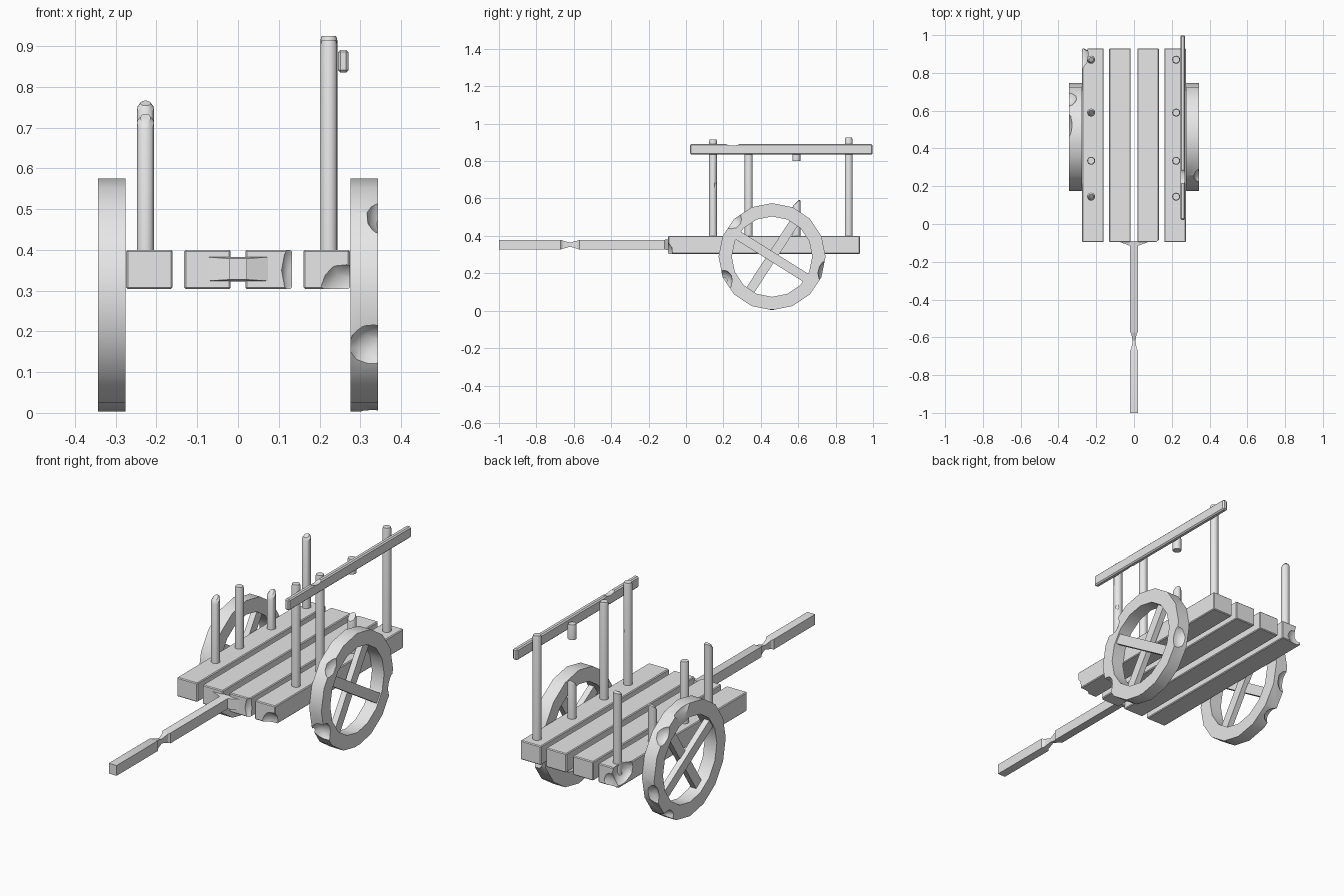
import bpy, bmesh, math
from mathutils import Vector, Matrix

cube = bpy.data.objects.get("Cube")
if cube:
    bpy.data.objects.remove(cube, do_unlink=True)

wood = bpy.data.materials.new("grey_wood")
wood.use_nodes = True
grey = (0.8, 0.8, 0.8, 1)
wood.diffuse_color = grey
wood.node_tree.nodes["Principled BSDF"].inputs["Base Color"].default_value = grey


def make(name, bm):
    """Turn a bmesh into a named wooden object."""
    bmesh.ops.recalc_face_normals(bm, faces=bm.faces[:])
    mesh = bpy.data.meshes.new(name)
    bm.to_mesh(mesh)
    bm.free()
    obj = bpy.data.objects.new(name, mesh)
    mesh.materials.append(wood)
    bpy.context.collection.objects.link(obj)
    return obj


def loft(rings, closed=False):
    """Skin equal rings of points; cap the ends or join last to first."""
    bm = bmesh.new()
    loops = [[bm.verts.new(p) for p in ring] for ring in rings]
    pairs = list(zip(loops, loops[1:]))
    if closed:
        pairs.append((loops[-1], loops[0]))
    else:
        bm.faces.new(loops[0])
        bm.faces.new(loops[-1])
    n = len(loops[0])
    for a, b in pairs:
        for i in range(n):
            bm.faces.new((a[i], a[(i + 1) % n], b[(i + 1) % n], b[i]))
    return bm


def box(name, center, size, angle=0, bevel=0.004):
    bm = bmesh.new()
    matrix = (Matrix.Translation(center) @ Matrix.Rotation(angle, 4, 'X')
              @ Matrix.Diagonal((*size, 1)))
    bmesh.ops.create_cube(bm, size=1, matrix=matrix)
    if bevel:
        bmesh.ops.bevel(bm, geom=bm.edges[:], offset=bevel, segments=1, affect='EDGES')
    return make(name, bm)


def chip(obj, bites):
    """Bite rounded chunks (centre, radii) out of a part."""
    bpy.context.view_layer.objects.active = obj
    for center, radii in bites:
        bm = bmesh.new()
        matrix = Matrix.Translation(center) @ Matrix.Diagonal((*radii, 1))
        bmesh.ops.create_icosphere(bm, subdivisions=2, radius=1, matrix=matrix)
        cutter = make("chip_cutter", bm)
        cutter.hide_render = True
        mod = obj.modifiers.new("chip", 'BOOLEAN')
        mod.operation = 'DIFFERENCE'
        mod.object = cutter
        bpy.ops.object.modifier_apply(modifier=mod.name)
        bpy.data.objects.remove(cutter, do_unlink=True)


def post(name, x, y, bottom, top, slope=0.0, tip=0.85):
    """Round stake whose top is slightly tapered and may be split at a slant."""
    rings = []
    for z, r, s in ((bottom, 0.021, 0), (top - 0.012, 0.021, slope), (top, 0.021 * tip, slope)):
        ring = []
        for i in range(16):
            a = math.tau * i / 16
            dx, dy = r * math.cos(a), r * math.sin(a)
            ring.append((x + dx, y + dy, z + s * (dy - 0.02)))
        rings.append(ring)
    return make(name, loft(rings))


# Deck planks
planks = []
for i, x in enumerate((-0.2175, -0.075, 0.075, 0.2175)):
    planks.append(box(f"deck_plank_{i + 1}", (x, 0.417, 0.352), (0.114, 1.026, 0.096)))
chip(planks[0], [((-0.285, 0.90, 0.37), (0.05, 0.09, 0.06)),
                 ((-0.235, 0.965, 0.33), (0.06, 0.05, 0.06))])
chip(planks[2], [((0.145, -0.105, 0.35), (0.04, 0.03, 0.08))])
chip(planks[3], [((0.26, -0.11, 0.31), (0.06, 0.04, 0.06))])

# Draw pole with a worn waist and a flared root against the deck
pole_rings = []
for y, hx, hz in ((-1, 0.022, 0.026), (-0.67, 0.022, 0.026), (-0.66, 0.014, 0.022),
                  (-0.62, 0.008, 0.011), (-0.58, 0.014, 0.022), (-0.57, 0.022, 0.026),
                  (-0.115, 0.022, 0.026), (-0.09, 0.09, 0.03)):
    pole_rings.append([(sx * hx, y, 0.353 + sz * hz)
                       for sx, sz in ((-1, -1), (1, -1), (1, 1), (-1, 1))])
make("draw_pole", loft(pole_rings))

# Wheels: sixteen-sided rim and two crossed spoke bars
hub = Vector((0, 0.46, 0.289))
wheel_chips = {
    "left": [((0.35, 0.24, 0.49), (0.035, 0.06, 0.055)),
             ((0.33, 0.20, 0.16), (0.06, 0.05, 0.06)),
             ((0.34, 0.755, 0.20), (0.06, 0.05, 0.07)),
             ((0.33, 0.46, -0.025), (0.06, 0.07, 0.035))],
    "right": [((-0.36, 0.53, 0.58), (0.035, 0.08, 0.06)),
              ((-0.35, 0.68, 0.50), (0.05, 0.06, 0.06)),
              ((-0.34, 0.755, 0.20), (0.05, 0.05, 0.07)),
              ((-0.35, 0.64, 0.06), (0.05, 0.05, 0.04))],
}
for side, sign in (("left", 1), ("right", -1)):
    rings = []
    for i in range(16):
        a = math.tau * i / 16
        out = Vector((0, math.cos(a), math.sin(a)))
        rings.append([hub + out * r + Vector((sign * x, 0, 0))
                      for x, r in ((0.276, 0.215), (0.276, 0.286), (0.344, 0.286), (0.344, 0.215))])
    rim = make(f"{side}_wheel_rim", loft(rings, closed=True))
    chip(rim, wheel_chips[side])
    for label, x, tilt in (("outer", 0.322, -32), ("inner", 0.298, 57)):
        box(f"{side}_{label}_spoke", hub + Vector((sign * x, 0, 0)),
            (0.03, 0.45, 0.05), math.radians(tilt), 0)

# Stakes: intact row on the left, snapped row on the right
stake_y = (0.145, 0.335, 0.59, 0.87)
left_tops = (0.915, 0.89, 0.595, 0.925)
right_tops = ((0.74, 0.8), (0.71, 0), (0.60, 1.0), (0.77, 0.5))
for i, y in enumerate(stake_y):
    stake = post(f"left_stake_{i + 1}", 0.223, y, 0.36, left_tops[i], 0.9 if i == 2 else 0)
    if i == 0:
        chip(stake, [((0.25, y + 0.02, 0.67), (0.018, 0.016, 0.025))])
    top, slope = right_tops[i]
    post(f"right_stake_{i + 1}", -0.227, y, 0.34, top, slope, 0.6 if slope else 0.85)
post("left_stake_hanging_stub", 0.223, 0.59, 0.80, 0.875)

# Side rail with worn nicks and trimmed ends
rail = box("side_rail", (0.258, 0.51, 0.863), (0.026, 0.976, 0.056), 0, 0.006)
chip(rail, [((0.255, 0.25, 0.895), (0.04, 0.04, 0.014)),
            ((0.245, 0.27, 0.83), (0.012, 0.03, 0.014))])

# Smooth shading with crisp edges
parts = [o for o in bpy.context.scene.objects if o.type == 'MESH' and wood.name in o.data.materials]
bpy.ops.object.select_all(action='DESELECT')
for o in parts:
    o.select_set(True)
bpy.context.view_layer.objects.active = parts[0]
bpy.ops.object.shade_smooth_by_angle(angle=math.radians(30))
